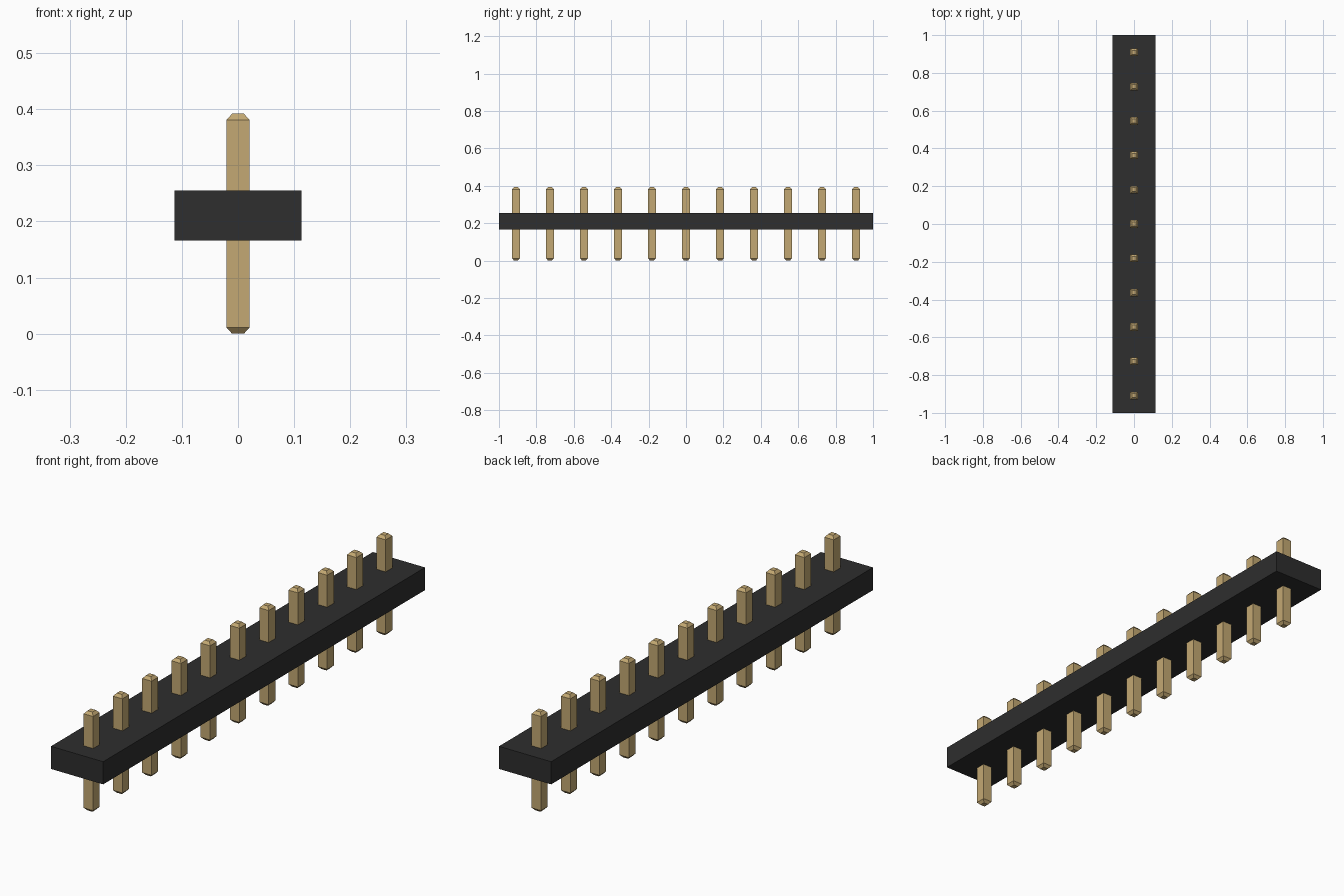
import bpy, bmesh

cube = bpy.data.objects.get("Cube")
if cube:
    bpy.data.objects.remove(cube, do_unlink=True)

PINS = 11
PITCH = 2.0 / PINS


def material(name, rgb):
    lin = [((c / 255 + 0.055) / 1.055) ** 2.4 for c in rgb]
    m = bpy.data.materials.new(name)
    m.use_nodes = True
    m.diffuse_color = (*lin, 1)
    m.node_tree.nodes["Principled BSDF"].inputs["Base Color"].default_value = (*lin, 1)
    return m


def square_loft(name, sections, mat, location=(0, 0, 0)):
    """Stack of rectangles (half x, half y, z) skinned into a closed solid."""
    bm = bmesh.new()
    rings = [[bm.verts.new((sx * hx, sy * hy, z))
              for sx, sy in ((-1, -1), (1, -1), (1, 1), (-1, 1))]
             for hx, hy, z in sections]
    for a, b in zip(rings, rings[1:]):
        for i in range(4):
            j = (i + 1) % 4
            bm.faces.new((a[i], a[j], b[j], b[i]))
    bm.faces.new(rings[0][::-1])
    bm.faces.new(rings[-1])
    mesh = bpy.data.meshes.new(name)
    bm.to_mesh(mesh)
    bm.free()
    mesh.materials.append(mat)
    obj = bpy.data.objects.new(name, mesh)
    obj.location = location
    bpy.context.collection.objects.link(obj)
    return obj


black = material("black plastic", (46, 46, 46))
gold = material("gold metal", (196, 169, 115))

# Insulating strip
square_loft("housing", [(0.1135, 1.0, 0.166), (0.1135, 1.0, 0.255)], black)

# Square pins with chamfered ends, sharing one mesh
W, T = 0.0205, 0.0105
first = square_loft("pin_1", [(T, T, 0), (W, W, 0.011), (W, W, 0.381), (T, T, 0.392)],
                    gold, (0, -1 + PITCH / 2, 0))
for i in range(1, PINS):
    pin = bpy.data.objects.new(f"pin_{i + 1}", first.data)
    pin.location = (0, -1 + PITCH * (i + 0.5), 0)
    bpy.context.collection.objects.link(pin)
